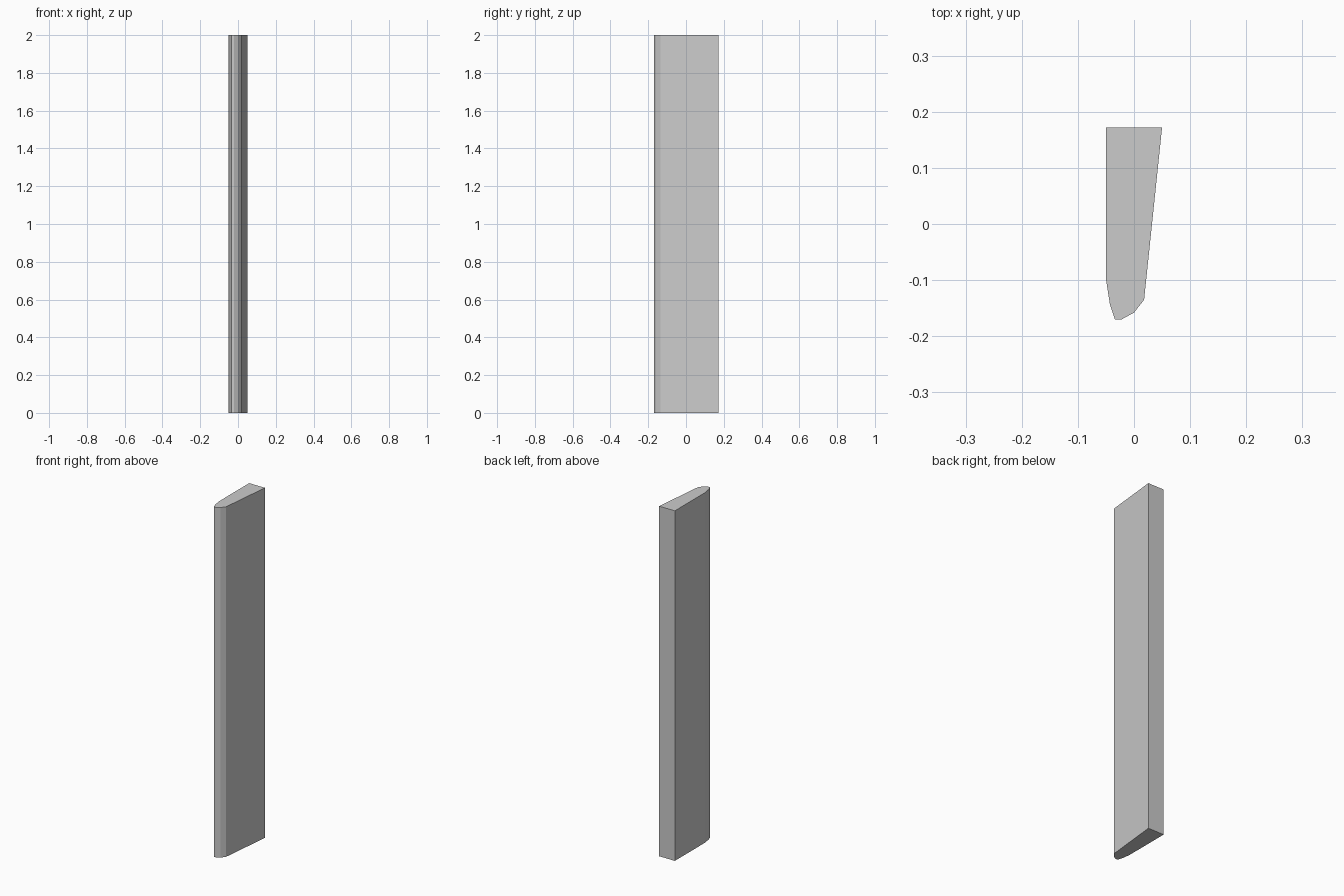
import bpy, bmesh

if "Cube" in bpy.data.objects:
    bpy.data.objects.remove(bpy.data.objects["Cube"])

# Tapered plank cross-section with a rounded front nose (x, y), counter-clockwise
PROFILE = [(-0.05, 0.172), (-0.05, -0.098), (-0.043, -0.143), (-0.034, -0.17),
           (-0.022, -0.17), (0.0, -0.158), (0.018, -0.135), (0.05, 0.172)]
HEIGHT = 2.0

# Extrude the profile straight up into a closed solid
bm = bmesh.new()
base = bm.faces.new([bm.verts.new((x, y, 0)) for x, y in PROFILE])
result = bmesh.ops.extrude_face_region(bm, geom=[base], use_keep_orig=True)
top = [g for g in result["geom"] if isinstance(g, bmesh.types.BMVert)]
bmesh.ops.translate(bm, verts=top, vec=(0, 0, HEIGHT))
bmesh.ops.recalc_face_normals(bm, faces=bm.faces)

mesh = bpy.data.meshes.new("plank")
bm.to_mesh(mesh)
bm.free()
plank = bpy.data.objects.new("plank", mesh)
bpy.context.collection.objects.link(plank)
